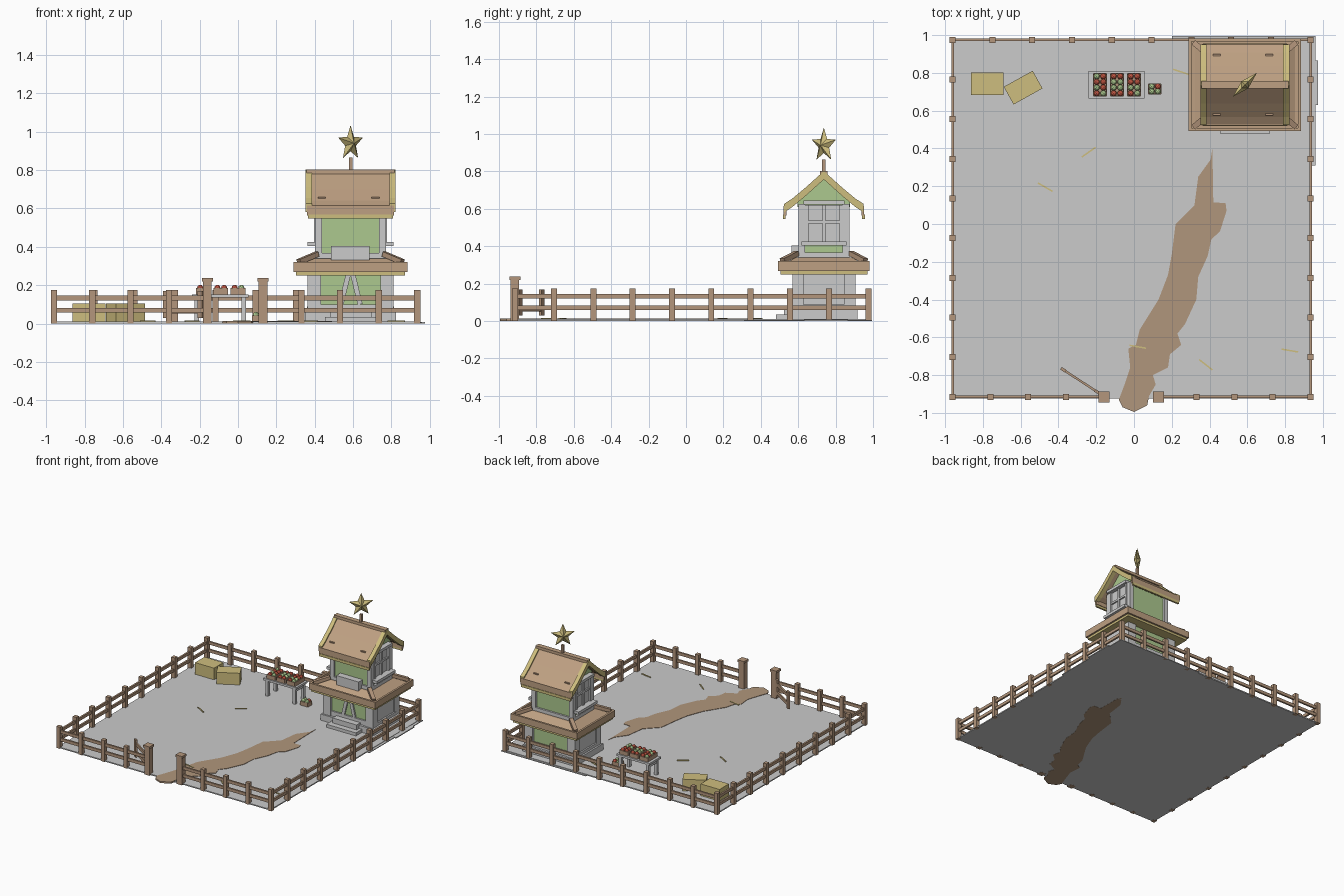
import bpy, bmesh, math, random
from mathutils import Vector, Matrix

random.seed(4)
if "Cube" in bpy.data.objects:
    bpy.data.objects.remove(bpy.data.objects["Cube"])


def material(name, rgb):
    m = bpy.data.materials.new(name)
    m.use_nodes = True
    lin = [((c / 255 + 0.055) / 1.055) ** 2.4 for c in rgb] + [1]
    m.diffuse_color = lin
    m.node_tree.nodes["Principled BSDF"].inputs["Base Color"].default_value = lin
    return m


GREY = material("pale_stone", (203, 203, 203))
WOOD = material("fence_wood", (180, 150, 124))
ROOF = material("roof_tan", (190, 160, 130))
STRAW = material("straw_yellow", (206, 190, 126))
GREEN = material("wall_green", (172, 200, 142))
RED = material("apple_red", (196, 88, 68))
DIRT = material("dirt_path", (176, 150, 124))


def finish(name, bm, mat):
    bmesh.ops.recalc_face_normals(bm, faces=bm.faces)
    me = bpy.data.meshes.new(name)
    bm.to_mesh(me)
    bm.free()
    me.materials.append(mat)
    ob = bpy.data.objects.new(name, me)
    bpy.context.collection.objects.link(ob)
    return ob


def block(name, centre, size, mat, turn=0, taper=None):
    bm = bmesh.new()
    bmesh.ops.create_cube(bm, size=1)
    for v in bm.verts:
        k = taper if taper and v.co.z > 0 else (1, 1)
        v.co = Vector((v.co.x * size[0] * k[0], v.co.y * size[1] * k[1], v.co.z * size[2]))
    bm.transform(Matrix.Translation(centre) @ Matrix.Rotation(math.radians(turn), 4, 'Z'))
    return finish(name, bm, mat)


def span(name, x, y, z, mat):
    r = (x, y, z)
    return block(name, [(a + b) / 2 for a, b in r], [b - a for a, b in r], mat)


def beam(name, a, b, width, height, mat):
    a, b = Vector(a), Vector(b)
    bm = bmesh.new()
    bmesh.ops.create_cube(bm, size=1)
    bm.transform(Matrix.Translation((a + b) / 2) @ (b - a).to_track_quat('X', 'Z').to_matrix().to_4x4()
                 @ Matrix.Diagonal(((b - a).length, width, height, 1)))
    return finish(name, bm, mat)


def prism(name, outline, place, depth, mat):
    # place turns an outline point and a depth into a position
    bm = bmesh.new()
    rings = [[bm.verts.new(place(p, d)) for p in outline] for d in depth]
    bm.faces.new(rings[0])
    bm.faces.new(rings[1])
    n = len(outline)
    for i in range(n):
        j = (i + 1) % n
        bm.faces.new((rings[0][i], rings[0][j], rings[1][j], rings[1][i]))
    return finish(name, bm, mat)


# Ground, slab and path
span("ground", (-0.965, 0.94), (-0.925, 0.98), (0.001, 0.01), GREY)
span("yard_slab", (0.2, 0.96), (0.31, 0.995), (0, 0.006), GREY)
span("side_slab", (0.8, 0.975), (0.63, 0.865), (0, 0.008), GREY)
path = [(0, -.995), (.07, -.96), (.08, -.91), (.115, -.85), (.10, -.80), (.18, -.76), (.19, -.69),
        (.25, -.64), (.23, -.58), (.27, -.53), (.33, -.40), (.34, -.28), (.39, -.17), (.41, -.08),
        (.455, -.04), (.49, .07), (.485, .11), (.42, .115), (.415, .40), (.405, .34), (.34, .25),
        (.32, .10), (.22, 0), (.20, -.16), (.18, -.27), (.13, -.40), (.03, -.56), (.01, -.64),
        (-.03, -.66), (-.02, -.76), (-.05, -.85), (-.08, -.93), (-.06, -.97)]
prism("dirt_path", path, lambda p, d: (p[0], p[1], d), (0, 0.013), DIRT)

# Fence
L, R, F, B = -0.96, 0.935, -0.915, 0.975
GATE = (-0.16, 0.13)


def fence(a, b, count, skip=()):
    a, b = Vector((*a, 0)), Vector((*b, 0))
    for i in range(count):
        if i not in skip:
            p = a.lerp(b, i / (count - 1))
            block("fence_post", (p.x, p.y, 0.087), (0.032, 0.032, 0.174), WOOD)
    for z in (0.07, 0.133):
        beam("fence_rail", a + Vector((0, 0, z)), b + Vector((0, 0, z)), 0.014, 0.024, WOOD)


fence((L, F), (L, B), 10)
fence((R, F), (R, B), 10, (0, 9))
fence((L, B), (R, B), 10, (0,))
fence((L, F), (GATE[0], F), 5, (0, 4))
fence((R, F), (GATE[1], F), 5, (4,))
for x in GATE:
    block("gate_post", (x, F, 0.11), (0.046, 0.046, 0.22), WOOD)
    block("gate_post_cap", (x, F, 0.228), (0.058, 0.058, 0.018), WOOD)

# Open gate
hinge, tip = Vector((-0.17, -0.905, 0)), Vector((-0.38, -0.768, 0))
for z in (0.065, 0.133):
    beam("gate_rail", hinge + Vector((0, 0, z)), tip + Vector((0, 0, z)), 0.012, 0.026, WOOD)
for t in (0.12, 0.97):
    p = hinge.lerp(tip, t)
    block("gate_upright", (p.x, p.y, 0.1), (0.03, 0.016, 0.14), WOOD, -33)

# Hay bales and loose straw
for x, y, sx, sy, turn in ((-.777, .742, .17, .12, 0), (-.587, .722, .175, .107, 29)):
    block("hay_bale", (x, y, 0.057), (sx, sy, 0.095), STRAW, turn)
for x, y, turn in ((-.24, .38, 35), (-.47, .195, -30), (.02, -.65, -10),
                   (.38, -.745, -38), (.825, -.67, -10), (.25, .805, -18)):
    block("loose_straw", (x, y, 0.014), (0.09, 0.008, 0.006), STRAW, turn)

# Market table
span("table_top", (-0.24, 0.055), (0.665, 0.81), (0.135, 0.152), GREY)
for x in (-0.215, 0.03):
    for y in (0.685, 0.79):
        block("table_leg", (x, y, 0.072), (0.024, 0.024, 0.126), GREY)
    block("table_brace", (x, 0.737, 0.115), (0.014, 0.1, 0.02), GREY)


def crate(x, y, z, w, d, cols, rows):
    block("crate_base", (x, y, z + 0.008), (w, d, 0.016), WOOD)
    for s in (-1, 1):
        block("crate_side", (x + s * w / 2, y, z + 0.016), (0.006, d, 0.032), WOOD)
        block("crate_end", (x, y + s * d / 2, z + 0.016), (w, 0.006, 0.032), WOOD)
    for i in range(cols):
        for j in range(rows):
            bm = bmesh.new()
            bmesh.ops.create_icosphere(bm, subdivisions=2, radius=0.016)
            bm.transform(Matrix.Translation((x + ((i + .5) / cols - .5) * w,
                                             y + ((j + .5) / rows - .5) * d, z + 0.034)))
            finish("apple", bm, random.choice((RED, GREEN)))


for x in (-0.18, -0.09, 0.0):
    crate(x, 0.737, 0.152, 0.07, 0.12, 2, 4)
crate(0.11, 0.715, 0.01, 0.066, 0.052, 2, 2)

# House lower floor
CX, CY = 0.587, 0.737
block("house_plinth", (CX, CY, 0.03), (0.475, 0.36, 0.06), GREY)
span("front_step_low", (0.455, 0.72), (0.48, 0.58), (0, 0.035), GREY)
span("front_step_high", (0.48, 0.695), (0.525, 0.58), (0, 0.075), GREY)
block("lower_walls", (CX, CY, 0.16), (0.41, 0.30, 0.22), GREEN)
for sx in (-1, 1):
    for sy in (-1, 1):
        block("lower_corner_post", (CX + sx * 0.19, CY + sy * 0.138, 0.155), (0.07, 0.06, 0.21), GREY)
    block("side_door", (CX + sx * 0.205, CY, 0.16), (0.02, 0.22, 0.2), GREY)
    block("side_door_sill", (CX + sx * 0.212, CY, 0.075), (0.03, 0.24, 0.025), GREY)
    block("lower_wall_foot", (CX, CY + sx * 0.152, 0.08), (0.31, 0.02, 0.04), GREY)
    # Leaning slats of the front doorway
    beam("door_slat", (CX + sx * 0.05, 0.58, 0.10), (CX + sx * 0.012, 0.58, 0.255), 0.012, 0.026, GREY)

# Skirt roof between floors
block("skirt_trim", (CX, CY, 0.26), (0.57, 0.465, 0.02), STRAW)
block("skirt_ledge", (CX, CY, 0.285), (0.58, 0.475, 0.035), ROOF)
block("skirt_slope", (CX, CY, 0.32), (0.54, 0.44, 0.04), ROOF, 0, (0.72, 0.68))
for s in (-1, 1):
    block("skirt_rim", (CX, CY + s * 0.237, 0.295), (0.595, 0.016, 0.052), ROOF)
    block("skirt_rim_side", (CX + s * 0.29, CY, 0.295), (0.016, 0.475, 0.052), ROOF)
    for t in (-1, 1):
        beam("skirt_hip", (CX + s * 0.27, CY + t * 0.222, 0.322),
             (CX + s * 0.175, CY + t * 0.145, 0.362), 0.03, 0.026, WOOD)

# House upper floor
block("upper_walls", (CX, CY, 0.47), (0.335, 0.24, 0.29), GREEN)
span("front_counter", (0.485, 0.685), (0.565, 0.62), (0.33, 0.405), GREY)
for sx in (-1, 1):
    for sy in (-1, 1):
        block("upper_corner_post", (CX + sx * 0.167, CY + sy * 0.118, 0.475), (0.036, 0.036, 0.3), GREY)
    block("upper_floor_beam", (CX, CY + sx * 0.122, 0.35), (0.33, 0.026, 0.035), GREY)
    block("side_floor_beam", (CX + sx * 0.172, CY, 0.35), (0.026, 0.24, 0.035), GREY)
    wx = CX + sx * 0.173
    block("window_pane", (wx - sx * 0.004, CY, 0.52), (0.012, 0.2, 0.2), GREY)
    block("window_sill", (CX + sx * 0.195, CY, 0.414), (0.06, 0.24, 0.022), GREY)
    block("window_lintel", (CX + sx * 0.185, CY, 0.633), (0.04, 0.22, 0.022), GREY)
    block("window_bar_upright", (wx + sx * 0.006, CY, 0.52), (0.014, 0.016, 0.2), GREY)
    block("window_bar_cross", (wx + sx * 0.006, CY, 0.53), (0.014, 0.2, 0.016), GREY)
    for sy in (-1, 1):
        block("window_jamb", (wx + sx * 0.006, CY + sy * 0.092, 0.52), (0.022, 0.018, 0.2), GREY)


# Upper roof
def across(p, d):
    return (CX + d, CY + p[0], p[1])


prism("gable", [(-.14, .61), (.14, .61), (.14, .652), (0, .775), (-.14, .652)], across, (-.165, .165), GREEN)


def roof_slope(s, lift, thick):
    top = [(0, .79), (.10, .70), (.17, .642), (.212, .615)]
    return [(s * y, z + lift) for y, z in top] + [(s * y, z + lift - thick) for y, z in reversed(top)]


for s in (-1, 1):
    prism("roof_panel", roof_slope(s, 0, 0.025), across, (-.205, .205), ROOF)
    for e in (-1, 1):
        prism("roof_barge", roof_slope(s, 0.012, 0.045), across, (e * .202, e * .235), STRAW)
    block("eave_board", (CX, CY + s * 0.208, 0.59), (0.455, 0.014, 0.052), ROOF)
    block("eave_trim", (CX, CY + s * 0.212, 0.558), (0.445, 0.014, 0.022), STRAW)
    for x in (-0.15, 0.13):
        beam("roof_peg", (CX + x - .02, CY + s * .158, .655), (CX + x + .02, CY + s * .158, .655),
             0.01, 0.008, WOOD)
block("ridge_beam", (CX, CY, 0.792), (0.46, 0.04, 0.022), ROOF)
block("star_pole", (CX, CY, 0.83), (0.018, 0.018, 0.07), WOOD)

# Faceted star, turned diagonally
bm = bmesh.new()
rim = []
for i in range(10):
    a, r = math.pi / 2 + i * math.pi / 5, (0.095, 0.042)[i % 2]
    rim.append(bm.verts.new((r * math.cos(a), 0, r * math.sin(a))))
for side in (-0.026, 0.026):
    hub = bm.verts.new((0, side, 0))
    for i in range(10):
        bm.faces.new((rim[i], rim[(i + 1) % 10], hub))
bm.transform(Matrix.Translation((CX, CY, 0.94)) @ Matrix.Rotation(math.pi / 4, 4, 'Z'))
finish("star", bm, STRAW)
